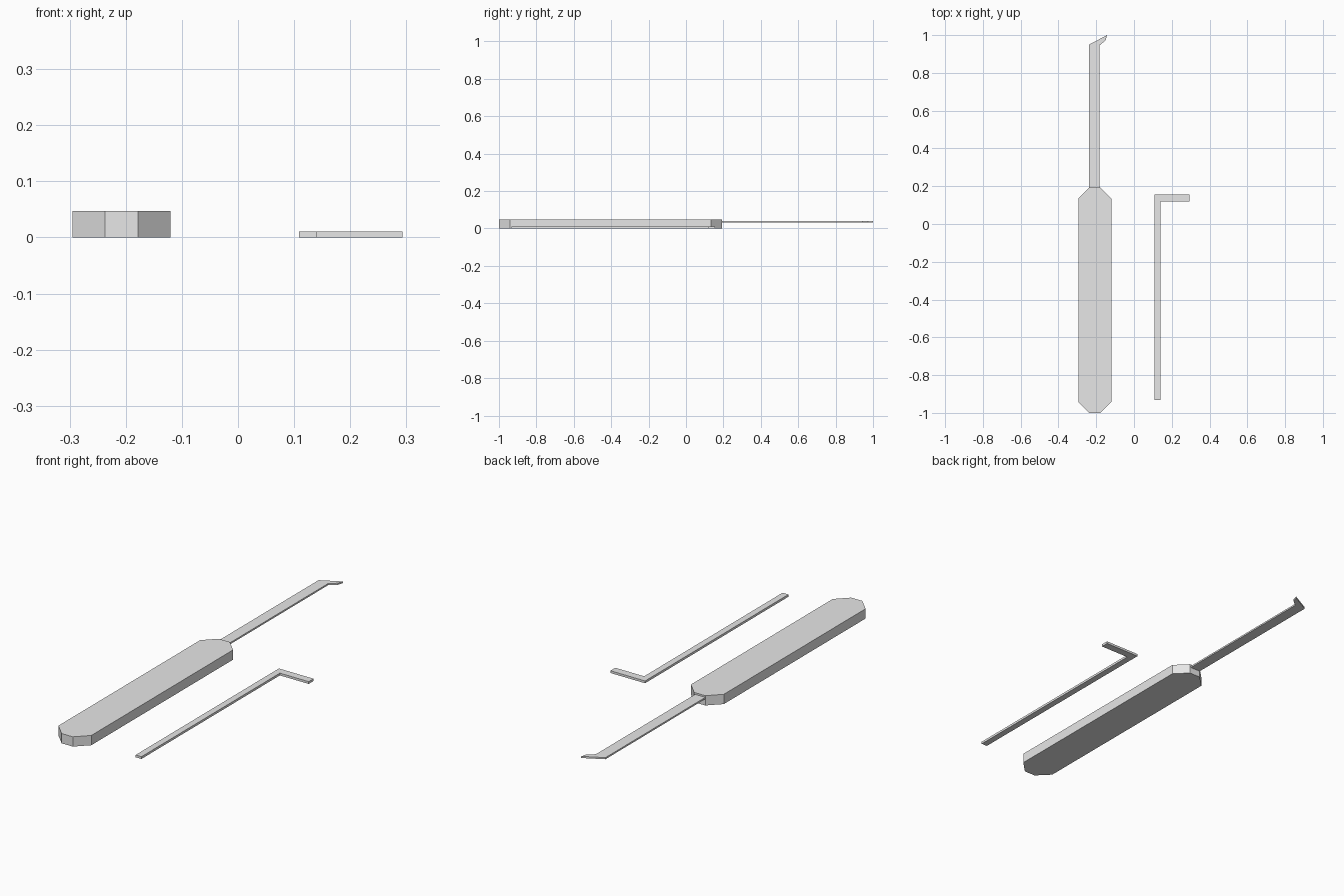
import bpy
import bmesh

cube = bpy.data.objects.get("Cube")
if cube:
    bpy.data.objects.remove(cube, do_unlink=True)

# Plain grey metal
grey = bpy.data.materials.new("light_grey")
grey.use_nodes = True
colour = (0.8, 0.8, 0.8, 1.0)
grey.diffuse_color = colour
grey.node_tree.nodes["Principled BSDF"].inputs["Base Color"].default_value = colour


def plate(name, outline, bottom, top):
    """Extrude a flat counter-clockwise outline between two heights."""
    bm = bmesh.new()
    base = bm.faces.new([bm.verts.new((x, y, bottom)) for x, y in outline])
    extruded = bmesh.ops.extrude_face_region(bm, geom=[base])["geom"]
    verts = [v for v in extruded if isinstance(v, bmesh.types.BMVert)]
    bmesh.ops.translate(bm, verts=verts, vec=(0, 0, top - bottom))
    bmesh.ops.recalc_face_normals(bm, faces=bm.faces)
    mesh = bpy.data.meshes.new(name)
    bm.to_mesh(mesh)
    bm.free()
    mesh.materials.append(grey)
    obj = bpy.data.objects.new(name, mesh)
    bpy.context.collection.objects.link(obj)
    return obj


def chamfered(x0, x1, y0, y1, c):
    """Rectangle outline with cut corners."""
    return [(x0 + c, y0), (x1 - c, y0), (x1, y0 + c), (x1, y1 - c),
            (x1 - c, y1), (x0 + c, y1), (x0, y1 - c), (x0, y0 + c)]


# Thick handle with chamfered ends
plate("pick_handle", chamfered(-0.295, -0.12, -1.0, 0.192, 0.058), 0.0, 0.047)

# Thin blade with a hooked tip
plate("pick_blade", [(-0.237, 0.15), (-0.183, 0.15), (-0.183, 0.945),
                     (-0.15, 0.973), (-0.143, 1.0), (-0.237, 0.95)], 0.031, 0.039)

# L-shaped tension bar
plate("tension_bar", [(0.109, -0.933), (0.14, -0.933), (0.14, 0.118),
                      (0.293, 0.118), (0.293, 0.155), (0.109, 0.155)], 0.0, 0.011)
